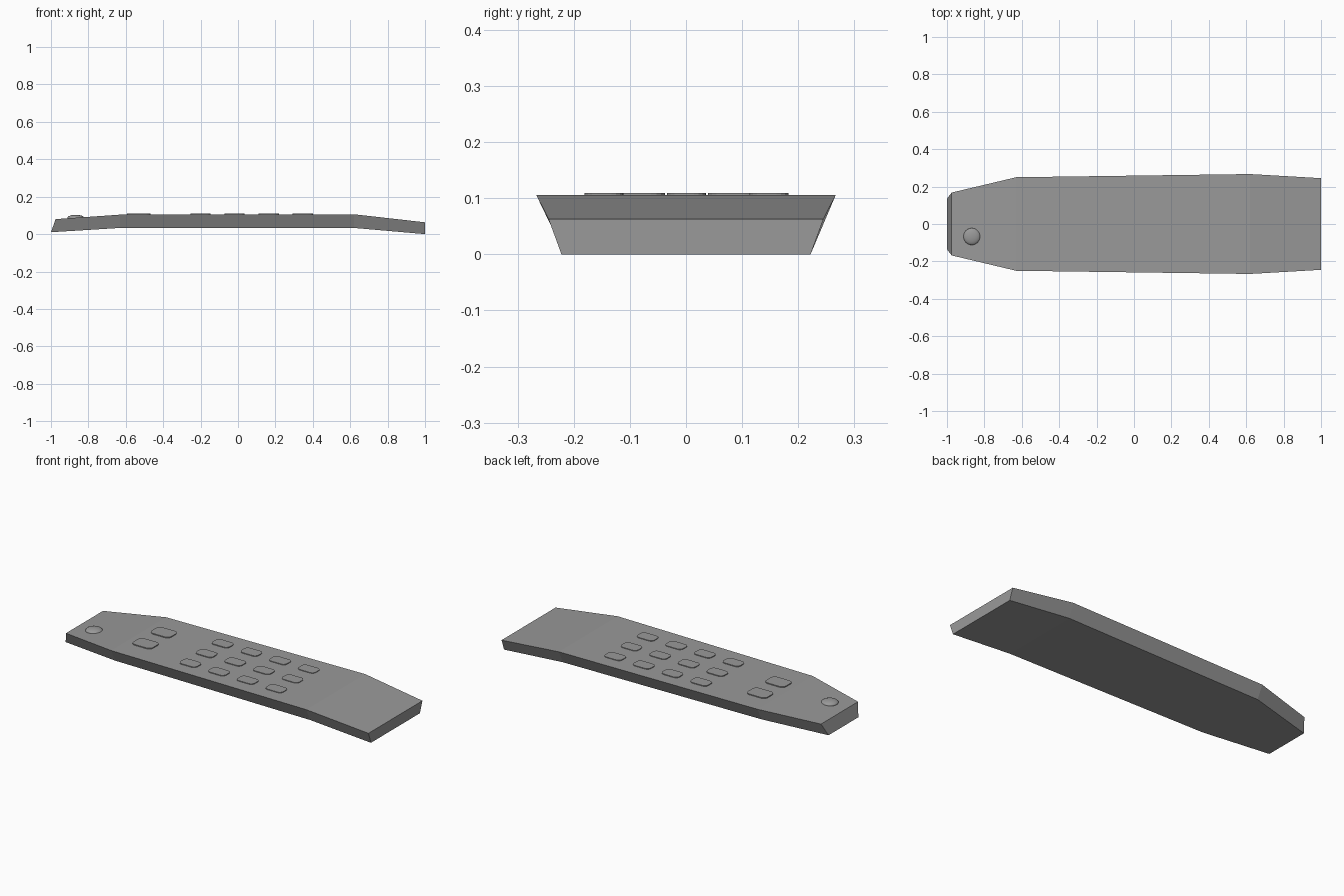
import bpy
import bmesh

cube = bpy.data.objects.get("Cube")
if cube:
    bpy.data.objects.remove(cube, do_unlink=True)

grey = bpy.data.materials.new("plain grey")
grey.use_nodes = True
colour = (0.32, 0.32, 0.32, 1)
grey.diffuse_color = colour
grey.node_tree.nodes["Principled BSDF"].inputs["Base Color"].default_value = colour


def add_object(name, bm):
    bmesh.ops.recalc_face_normals(bm, faces=bm.faces)
    mesh = bpy.data.meshes.new(name)
    bm.to_mesh(mesh)
    bm.free()
    mesh.materials.append(grey)
    obj = bpy.data.objects.new(name, mesh)
    bpy.context.collection.objects.link(obj)
    return obj


# Body: cross-sections as (x, half width, z) for the top and bottom edges
top = [(-0.975, 0.168, 0.08), (-0.63, 0.25, 0.104), (0.62, 0.267, 0.106), (1, 0.245, 0.063)]
bottom = [(-1, 0.135, 0.01), (-0.63, 0.215, 0.033), (0.62, 0.232, 0.033), (1, 0.222, 0)]
bm = bmesh.new()
rings = []
for (xt, wt, zt), (xb, wb, zb) in zip(top, bottom):
    corners = [(xt, -wt, zt), (xt, wt, zt), (xb, wb, zb), (xb, -wb, zb)]
    rings.append([bm.verts.new(c) for c in corners])
for a, b in zip(rings, rings[1:]):
    for i in range(4):
        j = (i + 1) % 4
        bm.faces.new((a[i], a[j], b[j], b[i]))
bm.faces.new(rings[0])
bm.faces.new(rings[-1])
add_object("remote_body", bm)


# Buttons: slabs with rounded upright edges, sunk into the top
def button(name, x, y, width, depth, radius):
    bm = bmesh.new()
    bmesh.ops.create_cube(bm, size=1)
    bmesh.ops.scale(bm, vec=(width, depth, 0.02), verts=bm.verts)
    upright = [e for e in bm.edges if abs(e.verts[0].co.z - e.verts[1].co.z) > 0.01]
    bmesh.ops.bevel(bm, geom=upright, offset=radius, segments=4, profile=0.5, affect='EDGES')
    obj = add_object(name, bm)
    obj.location = (x, y, 0.0992)


for side, y in (("right", -0.082), ("left", 0.084)):
    button("large_button_" + side, -0.53, y, 0.125, 0.09, 0.025)

for row in range(3):
    for column in range(4):
        button(f"small_button_{row}_{column}", -0.2 + 0.182 * column,
               -0.146 + 0.147 * row, 0.108, 0.07, 0.022)

# Power button: low smooth dome near the narrow end
bm = bmesh.new()
bmesh.ops.create_uvsphere(bm, u_segments=32, v_segments=16, radius=1)
bmesh.ops.scale(bm, vec=(0.045, 0.045, 0.016), verts=bm.verts)
for face in bm.faces:
    face.smooth = True
dome = add_object("power_button", bm)
dome.location = (-0.867, -0.067, 0.087)
